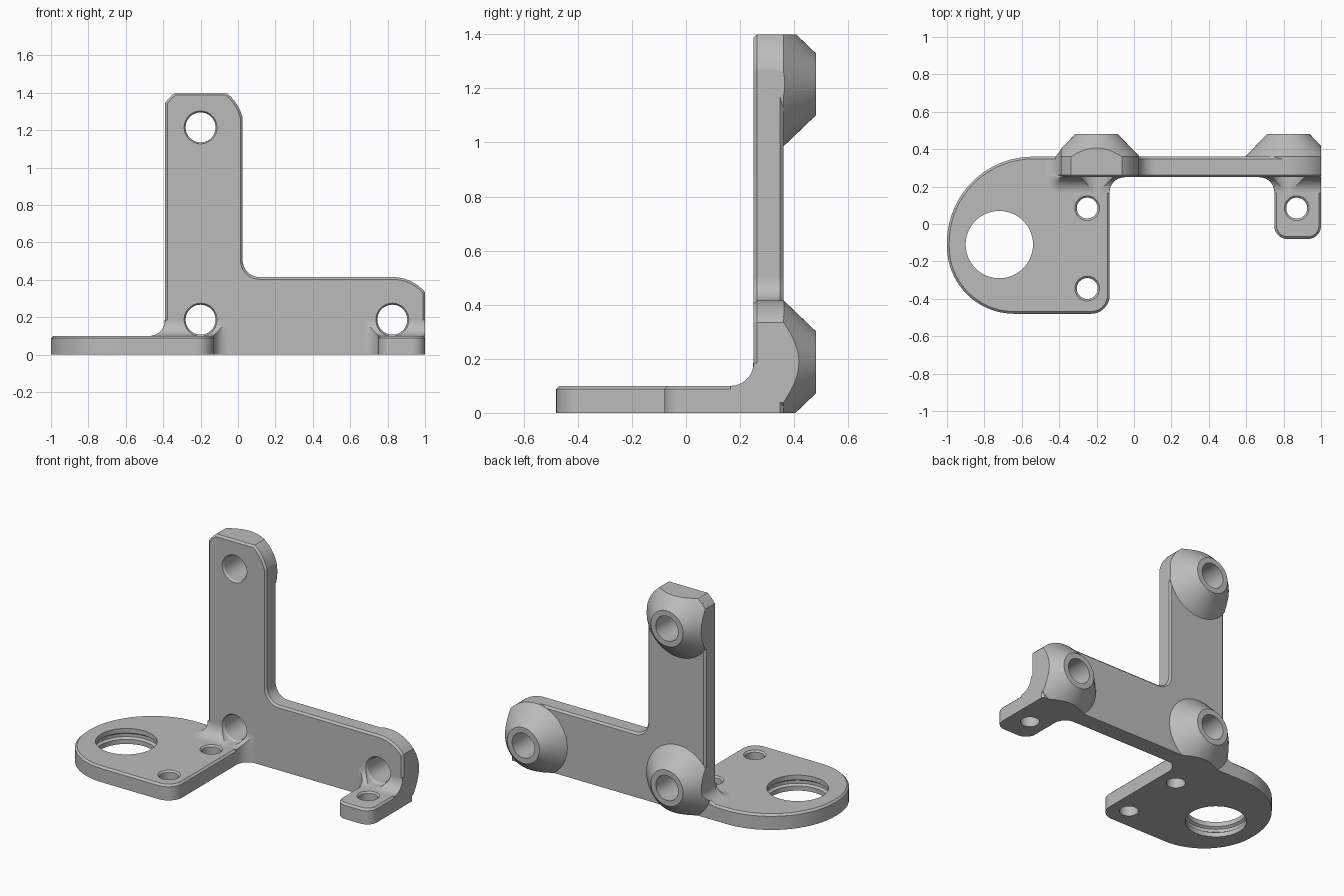
import bpy
import bmesh
from math import sin, cos, radians
from mathutils import Vector

if "Cube" in bpy.data.objects:
    bpy.data.objects.remove(bpy.data.objects["Cube"])

grey = bpy.data.materials.new("matte grey")
grey.use_nodes = True
colour = (0.5, 0.5, 0.5, 1)
grey.diffuse_color = colour
grey.node_tree.nodes["Principled BSDF"].inputs["Base Color"].default_value = colour

# Map (u, v) in a plane plus a distance along the axis to space
PLACE = {
    "x": lambda u, v, h: Vector((h, u, v)),
    "y": lambda u, v, h: Vector((u, h, v)),
    "z": lambda u, v, h: Vector((u, v, h)),
}


def arc(cx, cy, r, a0, a1, n=12):
    angles = [radians(a0 + (a1 - a0) * i / n) for i in range(n + 1)]
    return [(cx + r * cos(a), cy + r * sin(a)) for a in angles]


def finish(bm, name):
    bmesh.ops.recalc_face_normals(bm, faces=bm.faces)
    mesh = bpy.data.meshes.new(name)
    bm.to_mesh(mesh)
    bm.free()
    mesh.materials.append(grey)
    obj = bpy.data.objects.new(name, mesh)
    bpy.context.collection.objects.link(obj)
    return obj


def loft(bm, rings):
    for a, b in zip(rings, rings[1:]):
        for i in range(len(a)):
            j = (i + 1) % len(a)
            bm.faces.new((a[i], a[j], b[j], b[i]))
    return bm.faces.new(rings[0]), bm.faces.new(rings[-1])


def prism(name, outline, axis, low, high, chamfer_low=0, chamfer_high=0):
    """Extrude an outline, chamfering cap edges that are off the ground."""
    bm = bmesh.new()
    rings = [[bm.verts.new(PLACE[axis](u, v, h)) for u, v in outline] for h in (low, high)]
    caps = loft(bm, rings)
    bmesh.ops.recalc_face_normals(bm, faces=bm.faces)
    edges = [e for cap, on in zip(caps, (chamfer_low, chamfer_high)) if on
             for e in cap.edges if max(v.co.z for v in e.verts) > 0.001]
    if edges:
        bmesh.ops.bevel(bm, geom=edges, offset=max(chamfer_low, chamfer_high),
                        segments=1, affect="EDGES")
    return finish(bm, name)


def lathe(name, centre, axis, profile, sides=48):
    """Turn (radius, height) pairs around an axis."""
    bm = bmesh.new()
    rings = []
    for r, h in profile:
        circle = arc(*centre, r, 0, 360, sides)[:-1]
        rings.append([bm.verts.new(PLACE[axis](u, v, h)) for u, v in circle])
    loft(bm, rings)
    return finish(bm, name)


def combine(target, tool, operation):
    mod = target.modifiers.new(operation.lower(), "BOOLEAN")
    mod.operation = operation
    mod.solver = "EXACT"
    mod.object = tool
    bpy.context.view_layer.objects.active = target
    bpy.ops.object.modifier_apply(modifier=mod.name)
    bpy.data.objects.remove(tool)


EDGE = 0.012
FILLET = 0.085
LOW, HIGH, FAR = (-0.2, 0.187), (-0.2, 1.215), (0.825, 0.187)

# Outlines: upright L wall, rounded base plate and small foot tab
wall = ([(-0.47, 0), (1, 0)]
        + arc(0.825, 0.185, 0.23, 40.5, 90)
        + arc(0.115, 0.505, 0.09, 270, 180)
        + arc(*HIGH, 0.23, 12, 53.5)
        + arc(*HIGH, 0.23, 126.5, 145.6, 4)
        + arc(-0.47, 0.18, 0.08, 0, -90))
base = ([(-0.44, 0.36), (-0.4, 0.32), (-0.02, 0.32), (-0.02, 0.25)]
        + arc(-0.05, 0.17, 0.08, 90, 180)
        + arc(-0.23, -0.38, 0.1, 0, -90)
        + arc(-0.64, -0.12, 0.36, -90, -180, 20)
        + arc(-0.54, -0.1, 0.46, 180, 90, 24))
tab = ([(0.65, 0.32), (0.65, 0.25)]
       + arc(0.67, 0.17, 0.08, 90, 0)
       + arc(0.82, -0.01, 0.07, 180, 270)
       + arc(0.93, -0.01, 0.07, 270, 360)
       + [(1, 0.32)])

bracket = prism("bracket", wall, "y", 0.25, 0.36, EDGE, EDGE)

# Conical bosses on the back, trimmed to the wall outline
for centre in (LOW, HIGH, FAR):
    boss = lathe("boss", centre, "y", [(0.23, 0.33), (0.23, 0.36), (0.115, 0.48)], 64)
    combine(boss, prism("trim", wall, "y", 0.3, 0.6), "INTERSECT")
    combine(bracket, boss, "UNION")

# Plates
for name, outline in (("base_plate", base), ("foot_tab", tab)):
    combine(bracket, prism(name, outline, "z", 0, 0.1, 0, EDGE), "UNION")

# Concave fillets between plates and wall
curve = arc(0.25 - FILLET, 0.1 + FILLET, FILLET, -90, 0, 10)
section = curve + [(0.29, 0.1 + FILLET), (0.29, 0.05), (0.25 - FILLET, 0.05)]
for outline, x0, x1 in ((base, -0.39, -0.04), (tab, 0.66, 1.05)):
    fillet = prism("fillet", section, "x", x0, x1)
    combine(fillet, prism("trim", outline, "z", 0, 0.4), "INTERSECT")
    combine(bracket, fillet, "UNION")

# Turned fillet around the wall's outer corner
flare = [(FILLET, 0.05)] + [(max(0.25 - y, 0.002), z) for y, z in curve]
combine(bracket, lathe("corner_fillet", (-0.39, 0.25), "z", flare), "UNION")

# Bolt holes through the bosses
for centre in (LOW, HIGH, FAR):
    bore = [(0.088, 0.1), (0.088, 0.25), (0.08, 0.262), (0.08, 0.6)]
    combine(bracket, lathe("bore", centre, "y", bore), "DIFFERENCE")

# Small screw holes in the plates
for centre in ((-0.25, 0.085), (-0.25, -0.345), (0.87, 0.085)):
    screw = [(0.056, -0.1), (0.056, 0.09), (0.066, 0.1), (0.066, 0.13)]
    combine(bracket, lathe("screw_hole", centre, "z", screw, 40), "DIFFERENCE")

# Large opening with an inner groove
opening = [(0.18, -0.1), (0.18, 0.03), (0.195, 0.04), (0.195, 0.06), (0.18, 0.07), (0.18, 0.2)]
combine(bracket, lathe("opening", (-0.72, -0.11), "z", opening, 72), "DIFFERENCE")

# Smooth shading with sharp edges kept
bpy.ops.object.select_all(action="DESELECT")
bracket.select_set(True)
bpy.context.view_layer.objects.active = bracket
bpy.ops.object.shade_smooth_by_angle(angle=radians(30))
weighted = bracket.modifiers.new("weighted normals", "WEIGHTED_NORMAL")
weighted.keep_sharp = True
